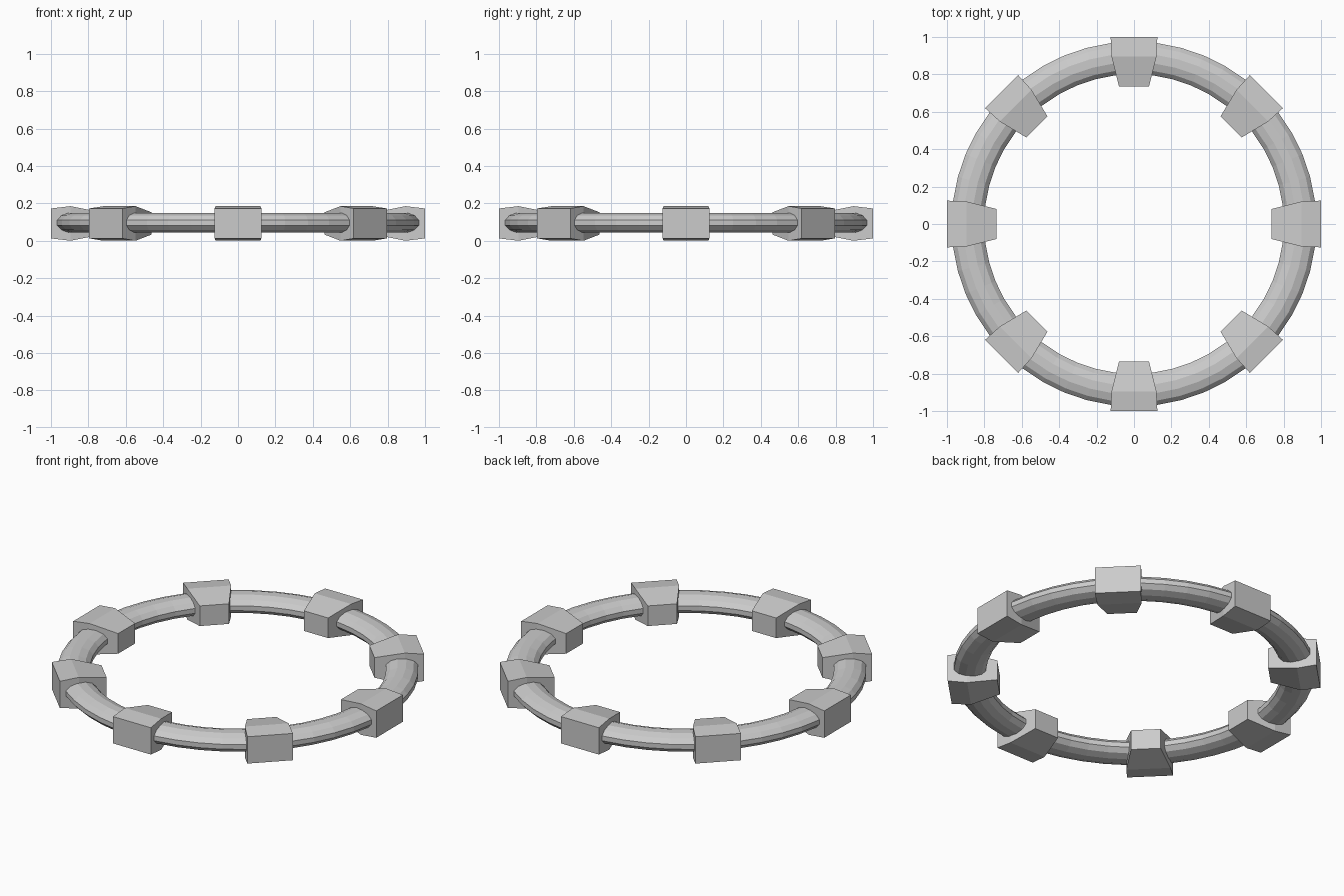
import bpy, bmesh, math
from mathutils import Matrix

if "Cube" in bpy.data.objects:
    bpy.data.objects.remove(bpy.data.objects["Cube"])

grey = bpy.data.materials.new("light_grey")
grey.diffuse_color = (0.6, 0.6, 0.6, 1)
grey.use_nodes = True
grey.node_tree.nodes["Principled BSDF"].inputs["Base Color"].default_value = grey.diffuse_color
ZC = 0.0925


def finish(bm, name):
    bmesh.ops.recalc_face_normals(bm, faces=bm.faces)
    me = bpy.data.meshes.new(name)
    bm.to_mesh(me)
    bm.free()
    me.materials.append(grey)
    ob = bpy.data.objects.new(name, me)
    bpy.context.collection.objects.link(ob)
    return ob


def bridge(bm, a, b):
    n = len(a)
    for i in range(n):
        bm.faces.new((a[i], a[(i + 1) % n], b[(i + 1) % n], b[i]))


# Ring: flattened oval section swept around z
MAJOR, MINOR = 48, 12
bm = bmesh.new()
loops = []
for i in range(MAJOR):
    a = 2 * math.pi * i / MAJOR
    loop = []
    for j in range(MINOR):
        t = 2 * math.pi * (j + 0.5) / MINOR
        r = 0.888 + 0.09 * math.cos(t)
        loop.append(bm.verts.new((r * math.cos(a), r * math.sin(a), ZC + 0.004 + 0.055 * math.sin(t))))
    loops.append(loop)
for i in range(MAJOR):
    bridge(bm, loops[i], loops[(i + 1) % MAJOR])
finish(bm, "ring")

# Tapered blocks: (radius, half width, half height) sections
SECTIONS = [(1.0, 0.125, 0.08), (0.895, 0.12, 0.0925), (0.735, 0.08, 0.06)]
for k in range(8):
    bm = bmesh.new()
    loops = [[bm.verts.new((r, sy * w, ZC + sz * h))
              for sy, sz in ((-1, -1), (1, -1), (1, 1), (-1, 1))]
             for r, w, h in SECTIONS]
    bridge(bm, loops[0], loops[1])
    bridge(bm, loops[1], loops[2])
    bm.faces.new(loops[0])
    bm.faces.new(loops[2])
    bm.transform(Matrix.Rotation(k * math.pi / 4, 4, 'Z'))
    finish(bm, "block_%d" % (k + 1))
